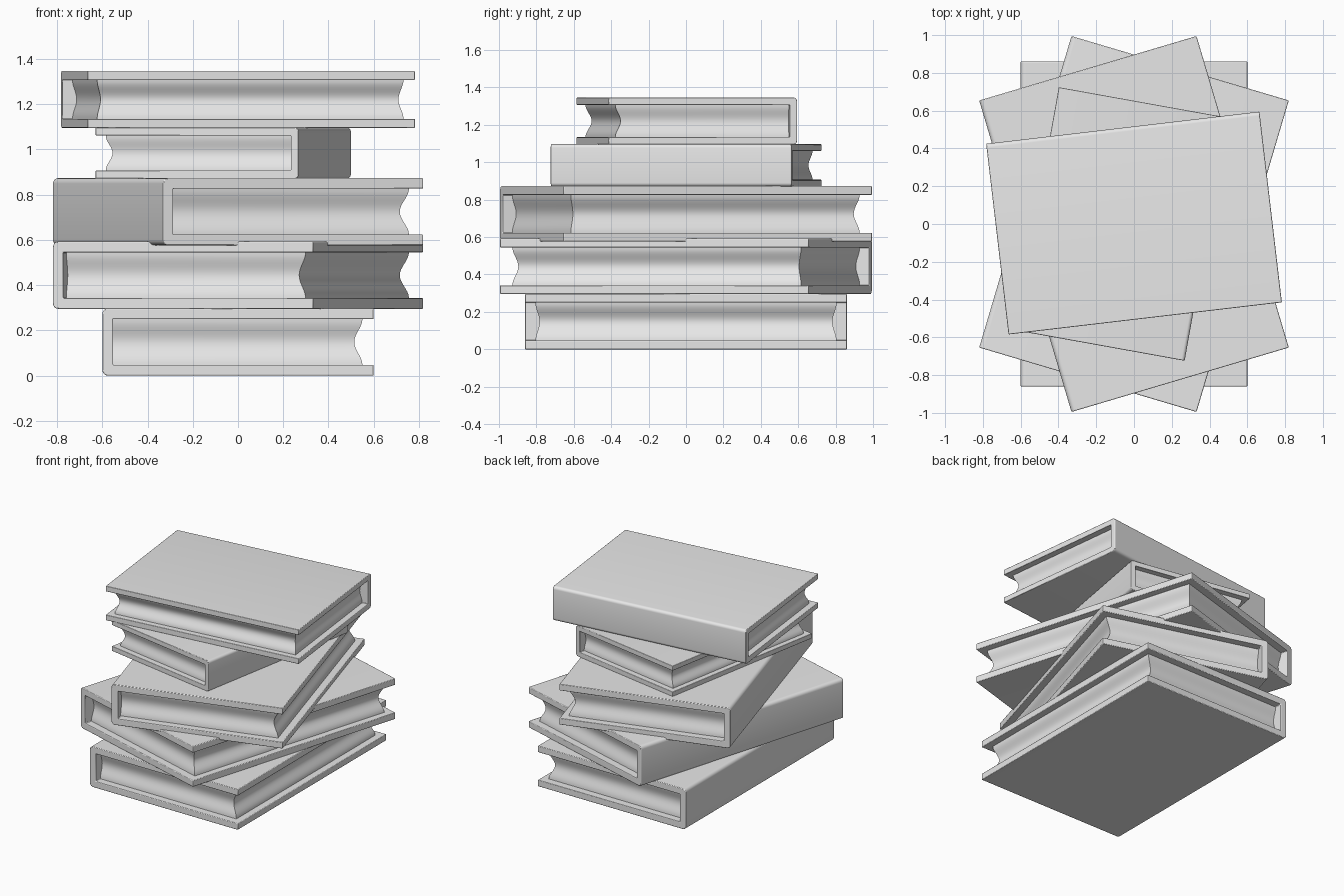
import bpy
import bmesh
from math import cos, sin, pi, radians

cube = bpy.data.objects.get("Cube")
if cube:
    bpy.data.objects.remove(cube, do_unlink=True)

grey = bpy.data.materials.new("plain_grey")
grey.use_nodes = True
GREY = (0.8, 0.8, 0.8, 1)
grey.diffuse_color = GREY
grey.node_tree.nodes["Principled BSDF"].inputs["Base Color"].default_value = GREY

# Full-size book: half width, half length, thickness, board thickness
HW, HL, T, B = 0.6, 0.86, 0.297, 0.047
ROUND = 0.025


def finish(name, bm, place):
    bmesh.ops.recalc_face_normals(bm, faces=bm.faces)
    mesh = bpy.data.meshes.new(name)
    bm.to_mesh(mesh)
    bm.free()
    obj = bpy.data.objects.new(name, mesh)
    bpy.context.collection.objects.link(obj)
    mesh.materials.append(grey)
    x, y, z, angle, size = place
    obj.location = (x, y, z)
    obj.rotation_euler.z = radians(angle)
    obj.scale = (size, size, size)
    return obj


def smooth(obj):
    bpy.ops.object.select_all(action='DESELECT')
    obj.select_set(True)
    bpy.context.view_layer.objects.active = obj
    bpy.ops.object.shade_smooth_by_angle(angle=radians(35))


def corner(cx, cz, start):
    # quarter arc of the rounded spine
    steps = 5
    return [(cx + ROUND * cos(start + i / steps * pi / 2),
             cz + ROUND * sin(start + i / steps * pi / 2)) for i in range(steps + 1)]


def make_cover(name, place):
    # U-shaped case: two boards joined by a spine on the -x side
    profile = [(HW, T - B), (HW, T)]
    profile += corner(-HW + ROUND, T - ROUND, pi / 2)
    profile += corner(-HW + ROUND, ROUND, pi)
    profile += [(HW, 0), (HW, B), (-HW + B, B), (-HW + B, T - B)]
    bm = bmesh.new()
    face = bm.faces.new([bm.verts.new((x, -HL, z)) for x, z in profile])
    ext = bmesh.ops.extrude_face_region(bm, geom=[face])
    moved = [v for v in ext["geom"] if isinstance(v, bmesh.types.BMVert)]
    bmesh.ops.translate(bm, verts=moved, vec=(0, 2 * HL, 0))
    obj = finish(name, bm, place)
    bevel = obj.modifiers.new("soft_edges", 'BEVEL')
    bevel.width = 0.004
    bevel.segments = 2
    bevel.limit_method = 'ANGLE'
    bevel.angle_limit = radians(40)
    smooth(obj)


def make_pages(name, place):
    # Page block with hollowed fore edge, head and tail
    bm = bmesh.new()
    levels = 16
    rings = []
    for i in range(levels + 1):
        t = i / levels
        hollow = (1 - cos(2 * pi * t)) / 2
        z = B + t * (T - 2 * B)
        x0, x1 = -HW + B, HW - 0.05 - 0.036 * hollow
        y = HL - 0.055 - 0.022 * hollow
        rings.append([bm.verts.new((px, py, z))
                      for px, py in ((x0, -y), (x1, -y), (x1, y), (x0, y))])
    for low, high in zip(rings, rings[1:]):
        for k in range(4):
            n = (k + 1) % 4
            bm.faces.new((low[k], low[n], high[n], high[k]))
    bm.faces.new(rings[0])
    bm.faces.new(rings[-1])
    smooth(finish(name, bm, place))


# Stack, bottom to top: x, y, z, turn in degrees, size
books = {
    "bottom_book": (0, 0, 0, 0, 1),
    "second_book": (0, 0, 0.295, -16.5, 1),
    "middle_book": (0, 0, 0.576, 16.5, 1),
    "fourth_book": (-0.065, 0, 0.871, 169.8, 0.76),
    "top_book": (0, 0.005, 1.095, -83.3, 0.847),
}
for book, place in books.items():
    make_cover(book + "_cover", place)
    make_pages(book + "_pages", place)
